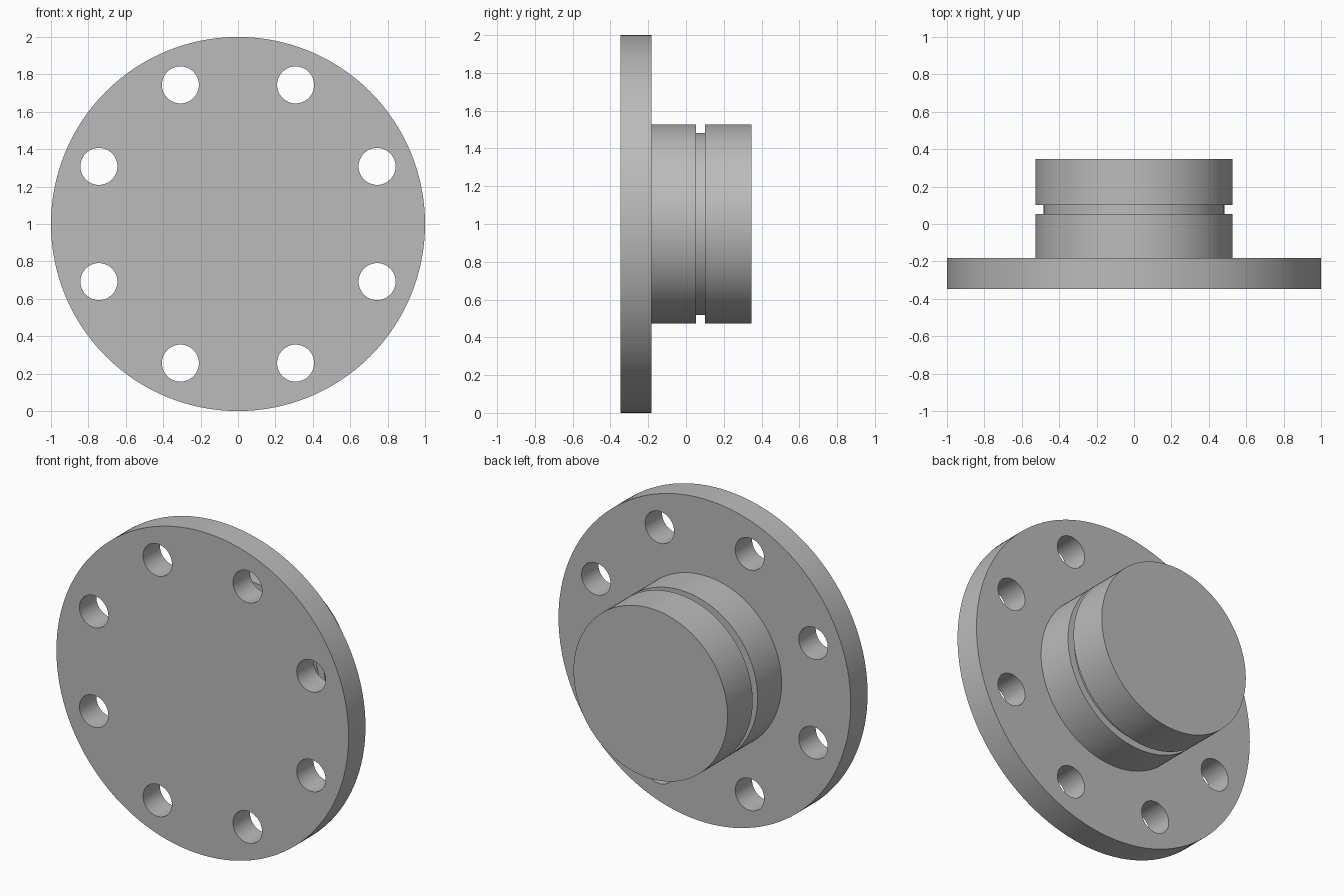
import bpy
import bmesh
from math import cos, sin, pi, radians

cube = bpy.data.objects.get("Cube")
if cube:
    bpy.data.objects.remove(cube, do_unlink=True)

CENTRE_Z = 1.0

steel = bpy.data.materials.new("plain grey")
steel.use_nodes = True
grey = (0.5, 0.5, 0.5, 1)
steel.diffuse_color = grey
steel.node_tree.nodes["Principled BSDF"].inputs["Base Color"].default_value = grey


def lathe(name, profile, sides, cx=0.0, cz=CENTRE_Z):
    """Turn (radius, y) points about an axis along y and cap both ends."""
    bm = bmesh.new()
    rings = []
    for r, y in profile:
        rings.append([bm.verts.new((cx + r * cos(2 * pi * i / sides), y,
                                    cz + r * sin(2 * pi * i / sides)))
                      for i in range(sides)])
    for a, b in zip(rings, rings[1:]):
        for i in range(sides):
            j = (i + 1) % sides
            bm.faces.new((a[i], a[j], b[j], b[i]))
    bm.faces.new(rings[0])
    bm.faces.new(rings[-1])
    bmesh.ops.recalc_face_normals(bm, faces=bm.faces)
    mesh = bpy.data.meshes.new(name)
    bm.to_mesh(mesh)
    bm.free()
    mesh.materials.append(steel)
    obj = bpy.data.objects.new(name, mesh)
    bpy.context.collection.objects.link(obj)
    return obj


# Flange disc and grooved hub, turned as one solid
FRONT, FLANGE_BACK, BACK = -0.347, -0.182, 0.347
FLANGE_R, HUB_R, GROOVE_R = 1.0, 0.527, 0.483
GROOVE = (0.053, 0.101)
flange = lathe("flange_with_hub", [
    (FLANGE_R, FRONT), (FLANGE_R, FLANGE_BACK),
    (HUB_R, FLANGE_BACK), (HUB_R, GROOVE[0]),
    (GROOVE_R, GROOVE[0]), (GROOVE_R, GROOVE[1]),
    (HUB_R, GROOVE[1]), (HUB_R, BACK)], 128)

# Ring of eight bolt holes
BOLT_CIRCLE, HOLE_R, HOLES = 0.805, 0.099, 8
cutters = []
for k in range(HOLES):
    a = 2 * pi * (k + 0.5) / HOLES
    cutter = lathe("bolt_hole_cutter", [(HOLE_R, FRONT - 0.1), (HOLE_R, FLANGE_BACK + 0.1)],
                   48, BOLT_CIRCLE * cos(a), CENTRE_Z + BOLT_CIRCLE * sin(a))
    cutter.hide_render = True
    cutters.append(cutter)
    cut = flange.modifiers.new("bolt_hole", "BOOLEAN")
    cut.operation = "DIFFERENCE"
    cut.solver = "EXACT"
    cut.object = cutter

# Bake the holes and drop the cutters
bpy.context.view_layer.update()
baked = bpy.data.meshes.new_from_object(
    flange.evaluated_get(bpy.context.evaluated_depsgraph_get()))
flange.modifiers.clear()
flange.data = baked
for cutter in cutters:
    bpy.data.objects.remove(cutter, do_unlink=True)

# Smooth walls, crisp rims
bpy.ops.object.select_all(action="DESELECT")
flange.select_set(True)
bpy.context.view_layer.objects.active = flange
bpy.ops.object.shade_smooth_by_angle(angle=radians(30))
